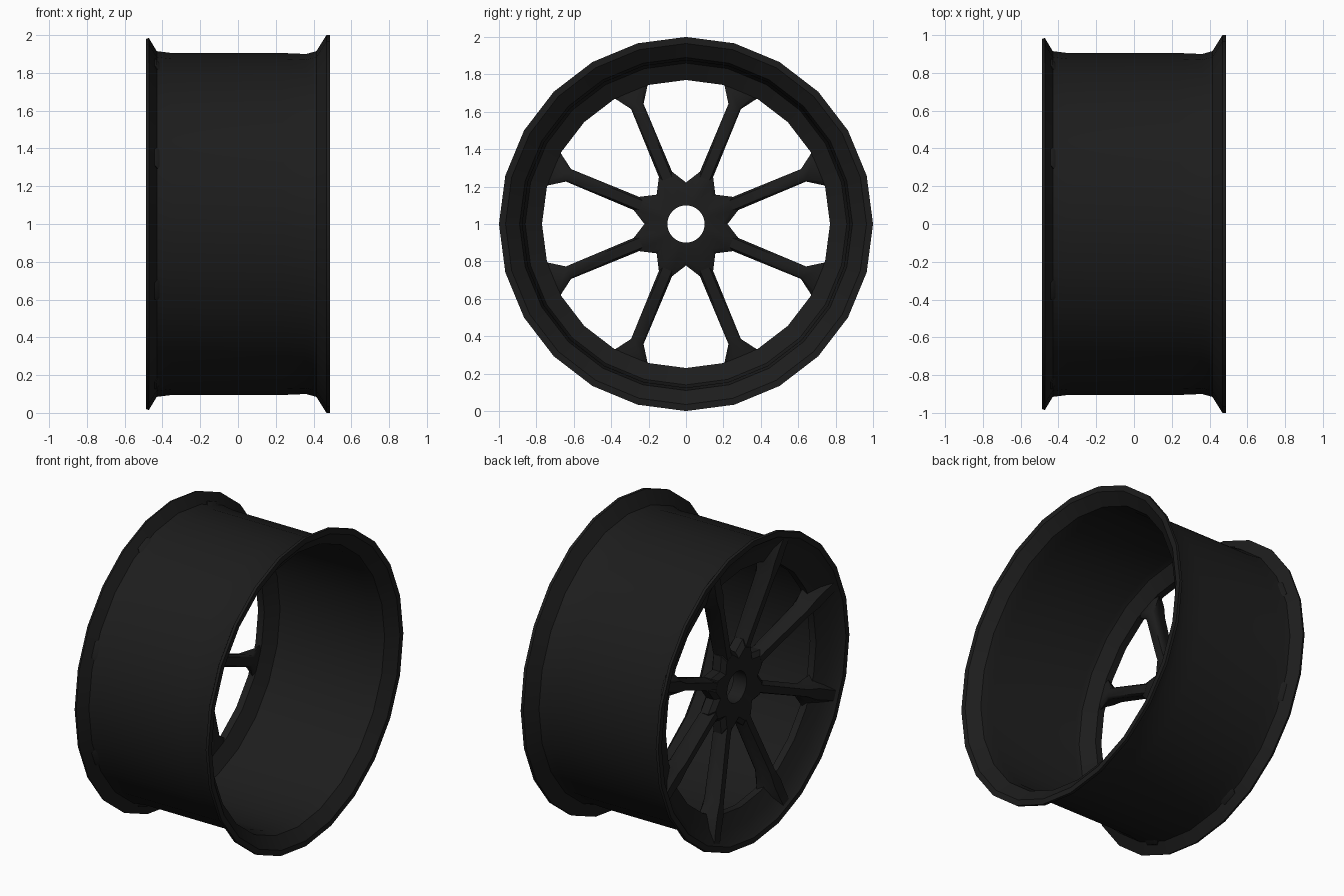
import bpy, bmesh
from math import sin, cos, pi, radians

if "Cube" in bpy.data.objects:
    bpy.data.objects.remove(bpy.data.objects["Cube"])

SEG, SPOKES, CZ = 24, 8, 1.0

black = bpy.data.materials.new("black_metal")
black.diffuse_color = (0.012, 0.012, 0.012, 1)
black.use_nodes = True
black.node_tree.nodes["Principled BSDF"].inputs["Base Color"].default_value = black.diffuse_color


def point(x, r, a):
    # wheel axis runs along x, angle measured from straight up
    return (x, r * sin(a), CZ + r * cos(a))


def finish(bm, name, angle=35):
    bmesh.ops.recalc_face_normals(bm, faces=bm.faces[:])
    me = bpy.data.meshes.new(name)
    bm.to_mesh(me)
    bm.free()
    ob = bpy.data.objects.new(name, me)
    bpy.context.collection.objects.link(ob)
    me.materials.append(black)
    bpy.ops.object.select_all(action='DESELECT')
    ob.select_set(True)
    bpy.context.view_layer.objects.active = ob
    bpy.ops.object.shade_smooth_by_angle(angle=radians(angle))
    return ob


def revolve(name, profile):
    # profile: closed loop of (x, r) where r may be a function of the step
    bm = bmesh.new()
    rings = []
    for k in range(SEG):
        a = 2 * pi * k / SEG
        rings.append([bm.verts.new(point(x, r(k) if callable(r) else r, a))
                      for x, r in profile])
    n = len(profile)
    for k in range(SEG):
        p, q = rings[k], rings[(k + 1) % SEG]
        for i in range(n):
            j = (i + 1) % n
            bm.faces.new((p[i], p[j], q[j], q[i]))
    return finish(bm, name)


# rim: barrel, both flanges and the inner ring around the windows
revolve("rim", [
    (-.487, .98), (-.472, .985), (-.43, .915), (-.35, .905), (.24, .905),
    (.36, .90), (.415, .915), (.468, 1.0), (.487, 1.0),
    (.487, .965), (.43, .89), (.36, .875), (-.27, .87), (-.30, .86),
    (-.35, .77), (-.395, .77), (-.43, .86), (-.47, .93), (-.487, .945)])


# hub: star-shaped outline with valleys between the spokes
def star(s):
    return lambda k: s * (.222 if k % 3 == 0 else .29)


revolve("hub", [(-.27, .10), (-.28, star(.85)), (-.30, star(1)),
                (-.355, star(1)), (-.38, star(.85)), (-.365, .10)])

# spokes: (radius, half width, back x, front x), flaring into the rim
sections = [(.20, .036, -.285, -.375), (.30, .038, -.29, -.385),
            (.68, .036, -.33, -.44), (.77, .098, -.35, -.452),
            (.86, .09, -.38, -.462), (.925, .05, -.43, -.472)]
bm = bmesh.new()
for s in range(SPOKES):
    a = 2 * pi * (s + .5) / SPOKES
    loops = []
    for r, w, xb, xf in sections:
        mid = (xb + xf) / 2
        f = .6 if w < .06 else .35
        outline = [(xb, -.7 * w), (xb * .7 + mid * .3, -w), (mid, -w * (f + .3)),
                   (xf, -w * f), (xf, w * f), (mid, w * (f + .3)),
                   (xb * .7 + mid * .3, w), (xb, .7 * w)]
        loops.append([bm.verts.new((x, r * sin(a) + t * cos(a),
                                    CZ + r * cos(a) - t * sin(a)))
                      for x, t in outline])
    for p, q in zip(loops, loops[1:]):
        for i in range(8):
            j = (i + 1) % 8
            bm.faces.new((p[i], p[j], q[j], q[i]))
    bm.faces.new(loops[0])
    bm.faces.new(loops[-1])
finish(bm, "spokes", 50)
